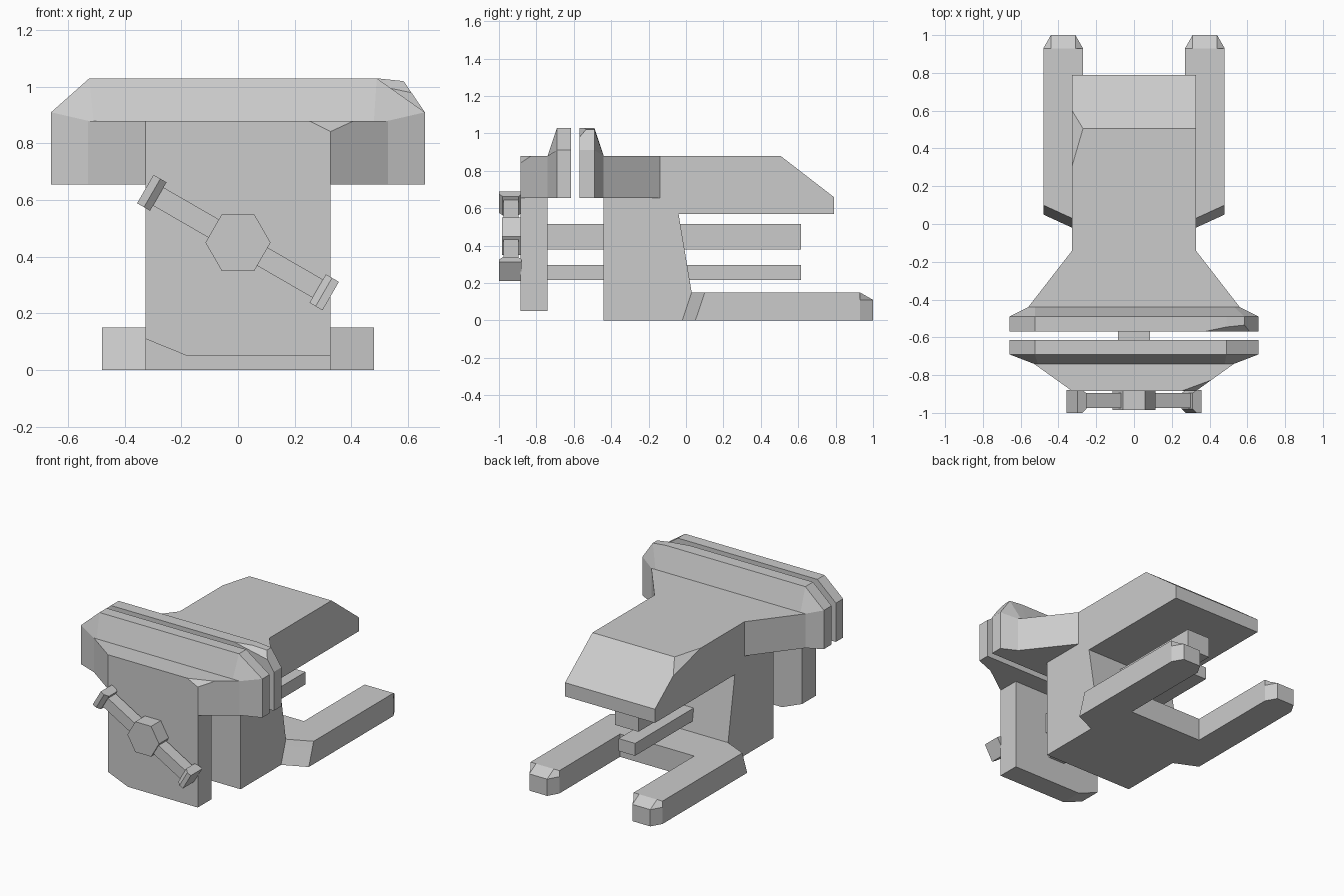
import bpy, bmesh
from math import cos, sin, radians
from mathutils import Vector

if "Cube" in bpy.data.objects:
    bpy.data.objects.remove(bpy.data.objects["Cube"])


def loft(name, rings, chips=()):
    """Skin matching rings, cap both ends, then slice off chipped corners (three points each)."""
    bm = bmesh.new()
    vs = [[bm.verts.new(p) for p in r] for r in rings]
    n = len(rings[0])
    bm.faces.new(vs[0])
    bm.faces.new(vs[-1])
    for a, b in zip(vs, vs[1:]):
        for i in range(n):
            j = (i + 1) % n
            bm.faces.new((a[i], a[j], b[j], b[i]))
    bmesh.ops.remove_doubles(bm, verts=bm.verts, dist=1e-5)
    for tri in chips:
        a, b, c = map(Vector, tri)
        no = (b - a).cross(c - a)
        if no.z < 0:
            no = -no
        bmesh.ops.bisect_plane(bm, geom=bm.verts[:] + bm.edges[:] + bm.faces[:],
                               plane_co=a, plane_no=no, clear_outer=True)
        bmesh.ops.holes_fill(bm, edges=[e for e in bm.edges if e.is_boundary])
    bmesh.ops.recalc_face_normals(bm, faces=bm.faces)
    me = bpy.data.meshes.new(name)
    bm.to_mesh(me)
    bm.free()
    ob = bpy.data.objects.new(name, me)
    bpy.context.collection.objects.link(ob)
    return ob


def on_x(pts, x): return [(x, y, z) for y, z in pts]
def on_y(pts, y): return [(x, y, z) for x, z in pts]
def on_z(pts, z): return [(x, y, z) for x, y in pts]
def mirrored(pts): return pts + [(-x, y) for x, y in reversed(pts)]


def box(name, x, y, z):
    return loft(name, [on_z([(x[0], y[0]), (x[1], y[0]), (x[1], y[1]), (x[0], y[1])], h) for h in z])


def union(target, parts):
    for p in parts:
        m = target.modifiers.new("union", 'BOOLEAN')
        m.operation, m.solver, m.object = 'UNION', 'EXACT', p
        bpy.context.view_layer.objects.active = target
        bpy.ops.object.modifier_apply(modifier=m.name)
        bpy.data.objects.remove(p)


W = 0.327

# Fixed body: side profile with anvil, chipped on the left
side = [(-.44, 0), (-.01, 0), (.03, .15), (-.04, .57), (.79, .57), (.79, .66), (.505, .88), (-.44, .88)]
body = loft("fixed_body", [on_x(side, -W), on_x(side, W)],
            [((-.27, .505, .88), (-W, .31, .88), (-W, .6, .807))])

# Flared shoulders behind the fixed jaw
flare = mirrored([(.56, -.44), (W, -.14)])
shoulders = loft("shoulders", [on_z(flare, .655), on_z(flare, .88)])

# Fixed jaw head
head = [(-.66, .655), (-.66, .91), (-.525, 1.03), (.49, 1.03), (.585, 1.02), (.66, .91), (.66, .655)]
root = [(-.56, .655), (-.56, .88), (-.525, .88), (.49, .88), (.53, .88), (.56, .88), (.56, .655)]
fixed_jaw = loft("fixed_jaw", [on_y(head, -.57), on_y(head, -.49), on_y(root, -.44)],
                 [((.37, -.57, 1.03), (.49, -.545, 1.03), (.585, -.57, .985))])


# Forked base with bevelled tips
def fork(shift, tip):
    return mirrored([(.3, -.2), (W, -.02 + shift), (.48, .05 + shift), (.48, .93), (.44, tip),
                     (.31, tip), (.27, .93), (.27, .3)])


base = loft("forked_base", [on_z(fork(0, 1), 0), on_z(fork(.037, 1), .11), on_z(fork(.05, .93), .15)])
union(body, [shoulders, fixed_jaw, base])

# Moving jaw: front slab, flared top, jaw head
slab = [(-W, .11), (-.18, .05), (W, .05), (W, .66), (-W, .66)]
moving = loft("moving_jaw", [on_y(slab, -.885), on_y(slab, -.74)])
top = mirrored([(W, -.885), (.53, -.74)])
moving_top = loft("moving_top", [on_z(top, .655), on_z(top, .88)],
                  [((.25, -.885, .88), (W, -.885, .842), (.41, -.826, .88))])
head2 = [(-.66, .655), (-.66, .91), (-.525, 1.03), (.49, 1.03), (.66, .91), (.66, .655)]
root2 = [(-.53, .655), (-.53, .88), (-.51, .88), (.48, .88), (.53, .88), (.53, .655)]
moving_head = loft("moving_head", [on_y(root2, -.74), on_y(head2, -.69), on_y(head2, -.615)])
union(moving, [moving_top, moving_head])

# Slide bar and lead screw
box("slide_bar", (-.085, .085), (-.75, .615), (.38, .515))
box("lead_screw", (-.06, .06), (-.75, .615), (.215, .297))

# Handle: hexagonal hub, two rods, end caps
hexagon = [(.115 * cos(radians(60 * i)), .45 + .115 * sin(radians(60 * i))) for i in range(6)]
loft("handle_hub", [on_y(hexagon, -.985), on_y(hexagon, -.88)])


def across(t, half, y0, y1, ang):
    c, s = cos(ang), sin(ang)
    return [(t * c - w * s, y, .45 + t * s + w * c)
            for w, y in ((-half, y0), (half, y0), (half, y1), (-half, y1))]


for label, deg in (("right", -30), ("left", 150)):
    a = radians(deg)
    loft("handle_rod_" + label, [across(t, .037, -.975, -.895, a) for t in (.08, .34)])
    loft("handle_cap_" + label, [across(.325, .058, -.98, -.895, a),
                                 across(.35, .058, -1, -.88, a),
                                 across(.378, .058, -1, -.88, a)])
